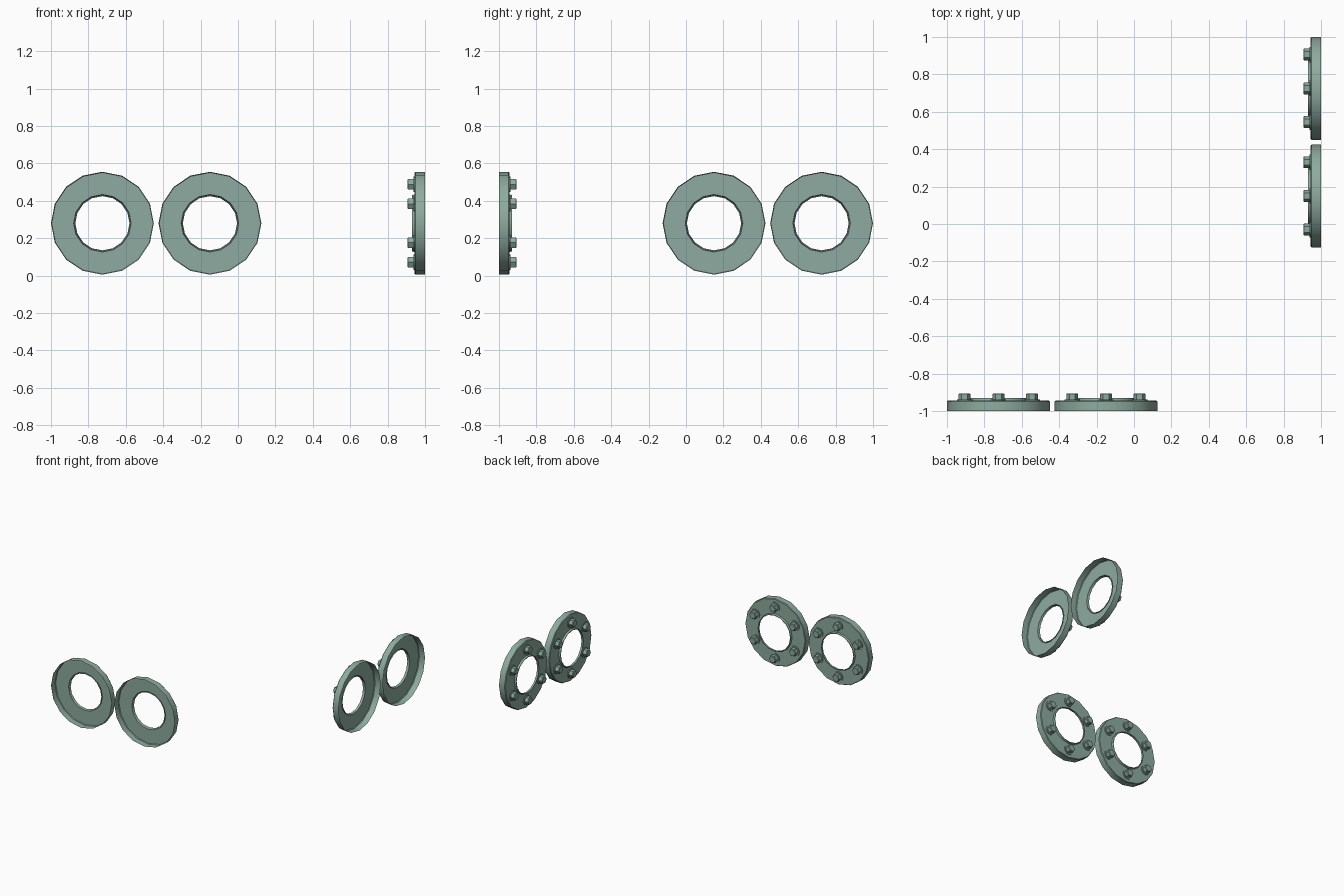
import bpy, bmesh, math
from mathutils import Matrix, Vector

if "Cube" in bpy.data.objects:
    bpy.data.objects.remove(bpy.data.objects["Cube"], do_unlink=True)

paint = bpy.data.materials.new("grey_green_metal")
paint.use_nodes = True
colour = (0.27, 0.41, 0.35, 1)
paint.diffuse_color = colour
paint.node_tree.nodes["Principled BSDF"].inputs["Base Color"].default_value = colour


def revolve(bm, profile, sides, centre=(0, 0), cap=False):
    """Spin (radius, height) points about the local z axis."""
    rings = []
    for r, h in profile:
        rings.append([bm.verts.new((centre[0] + r * math.cos(math.tau * i / sides),
                                    centre[1] + r * math.sin(math.tau * i / sides), h))
                      for i in range(sides)])
    for a, b in zip(rings, rings[1:]):
        for i in range(sides):
            j = (i + 1) % sides
            bm.faces.new((a[i], a[j], b[j], b[i]))
    if cap:
        bm.faces.new(rings[-1])


def finish(bm, name, matrix):
    mesh = bpy.data.meshes.new(name)
    bm.to_mesh(mesh)
    bm.free()
    mesh.materials.append(paint)
    obj = bpy.data.objects.new(name, mesh)
    bpy.context.collection.objects.link(obj)
    obj.matrix_world = matrix
    bpy.ops.object.select_all(action='DESELECT')
    obj.select_set(True)
    bpy.context.view_layer.objects.active = obj
    bpy.ops.object.shade_smooth_by_angle(angle=math.radians(30))


def flange(name, matrix):
    # Open-fronted dish: outer rim, flat plate and raised lip around the hole
    bm = bmesh.new()
    revolve(bm, [(0.275, 0), (0.275, 0.05), (0.271, 0.055),
                 (0.154, 0.055), (0.15, 0.07), (0.145, 0.07), (0.147, 0.052)], 16)
    finish(bm, name + "_ring", matrix)

    # Six hexagonal bolts, each on a round washer
    bm = bmesh.new()
    for k in range(6):
        a = math.radians(30 + 60 * k)
        c = (0.208 * math.cos(a), 0.208 * math.sin(a))
        revolve(bm, [(0.041, 0.055), (0.041, 0.062), (0.03, 0.062)], 12, c)
        revolve(bm, [(0.032, 0.06), (0.032, 0.09), (0.027, 0.095)], 6, c, cap=True)
    finish(bm, name + "_bolts", matrix)


# Local z is the bolted side: +y for the front pair, -x for the left pair
to_back = Matrix(((-1, 0, 0), (0, 0, 1), (0, 1, 0))).to_4x4()
to_right = Matrix(((0, 0, -1), (-1, 0, 0), (0, 1, 0))).to_4x4()
for label, along in (("outer", 0.725), ("inner", 0.15)):
    flange("front_" + label, Matrix.Translation(Vector((-along, -1, 0.28))) @ to_back)
    flange("left_" + label, Matrix.Translation(Vector((1, along, 0.28))) @ to_right)
